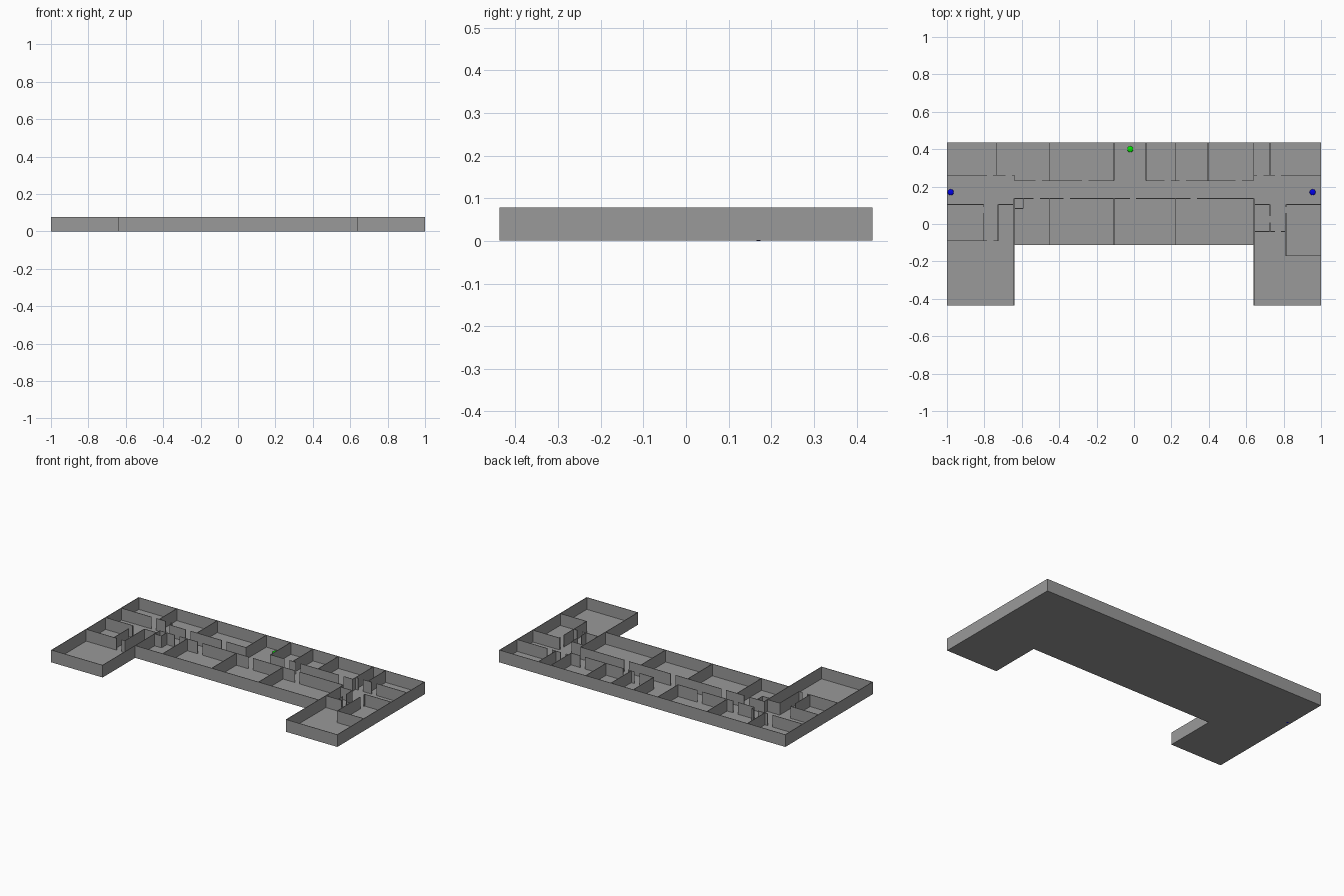
import bpy
import bmesh
from mathutils import Vector

cube = bpy.data.objects.get("Cube")
if cube:
    bpy.data.objects.remove(cube, do_unlink=True)

HEIGHT = 0.078   # top of walls
BASE = 0.0005    # underside of floor slab
FLOOR = 0.003    # top of floor slab
THICK = 0.0035   # wall thickness
DOOR = 0.034     # door opening width
X, Y, WING, FRONT = 1.0, 0.437, 0.64, -0.112
IN_X, IN_Y, IN_FRONT = X - THICK, Y - THICK, FRONT + THICK  # inner faces
NORTH, SOUTH = 0.232, 0.136      # corridor sides in the main block
END_N, END_S = 0.26, 0.104       # corridor sides in the wings


def material(name, colour):
    mat = bpy.data.materials.new(name)
    mat.use_nodes = True
    mat.diffuse_color = colour
    mat.node_tree.nodes["Principled BSDF"].inputs["Base Color"].default_value = colour
    return mat


grey = material("dark_grey", (0.32, 0.32, 0.32, 1))
blue = material("blue", (0.0, 0.0, 0.8, 1))
green = material("green", (0.0, 0.8, 0.0, 1))


def finish(name, bm, mat):
    mesh = bpy.data.meshes.new(name)
    bm.to_mesh(mesh)
    bm.free()
    mesh.materials.append(mat)
    obj = bpy.data.objects.new(name, mesh)
    bpy.context.collection.objects.link(obj)
    return obj


def add_box(bm, x0, x1, y0, y1):
    verts = bmesh.ops.create_cube(bm, size=1)["verts"]
    size = Vector((x1 - x0, y1 - y0, HEIGHT - FLOOR))
    mid = Vector((x0 + x1, y0 + y1, FLOOR + HEIGHT)) / 2
    for v in verts:
        v.co = Vector(a * b for a, b in zip(v.co, size)) + mid


def add_wall(bm, axis, at, start, end, doors=()):
    """Wall along an axis, left open at each door centre."""
    h = THICK / 2
    cuts = [start]
    for d in sorted(doors):
        cuts += [d - DOOR / 2, d + DOOR / 2]
    cuts.append(end)
    for a, b in zip(cuts[::2], cuts[1::2]):
        if axis == "x":
            add_box(bm, a, b, at - h, at + h)
        else:
            add_box(bm, at - h, at + h, a, b)


def build_walls(name, walls):
    bm = bmesh.new()
    for w in walls:
        add_wall(bm, *w)
    return finish(name, bm, grey)


# Floor slab, a wide U in plan
outline = [(-X, -Y), (-WING, -Y), (-WING, FRONT), (WING, FRONT),
           (WING, -Y), (X, -Y), (X, Y), (-X, Y)]
bm = bmesh.new()
face = bm.faces.new([bm.verts.new((x, y, BASE)) for x, y in outline])
for v in bmesh.ops.extrude_face_region(bm, geom=[face])["geom"]:
    if isinstance(v, bmesh.types.BMVert):
        v.co.z = FLOOR
bmesh.ops.recalc_face_normals(bm, faces=bm.faces)
finish("floor", bm, grey)

# Outer walls, set just inside the slab edge
e = THICK / 2
outer = [("x", Y - e, -X, X), ("x", FRONT + e, -WING, WING)]
for s in (-1, 1):
    ends = sorted((s * WING, s * X))
    outer += [("y", s * (X - e), -Y + THICK, IN_Y),
              ("x", -Y + e, *ends),
              ("y", s * (WING + e), -Y + THICK, SOUTH)]
build_walls("outer_walls", outer)

# Rooms along the back
build_walls("back_room_dividers",
            [("y", x, NORTH, IN_Y) for x in (-0.45, -0.107, 0.064, 0.22, 0.396, WING)]
            + [("y", x, END_N, IN_Y) for x in (-0.733, 0.727)])
build_walls("back_corridor_wall", [
    ("x", END_N, -IN_X, -WING, (-0.77, -0.67)),
    ("y", -WING, NORTH, END_N),
    ("x", NORTH, -WING, -0.107, (-0.51, -0.26)),
    ("x", NORTH, 0.064, WING, (0.18, 0.26, 0.56)),
    ("x", END_N, WING, IN_X, (0.675, 0.77)),
])

# Rooms along the front
build_walls("front_room_dividers",
            [("y", x, IN_FRONT, SOUTH) for x in (-0.45, -0.107, 0.22)])
build_walls("front_corridor_wall",
            [("x", SOUTH, -WING, WING, (-0.52, -0.36, -0.005, 0.32))])
build_walls("closet_walls", [
    ("y", -0.593, 0.083, SOUTH), ("x", 0.083, -WING, -0.593)])

# Wing rooms
build_walls("right_wing_walls", [
    ("x", END_S, -IN_X, -0.804),
    ("y", -0.804, -0.09, END_S, (0.075,)),
    ("x", -0.09, -IN_X, -0.727, (-0.768,)),
    ("y", -0.727, -0.09, END_S),
    ("x", END_S, -0.727, -WING),
])
build_walls("left_wing_walls", [
    ("x", END_S, WING, 0.727),
    ("y", 0.727, -0.04, END_S, (0.025,)),
    ("x", -0.04, WING, 0.813, (0.77,)),
    ("x", END_S, 0.813, IN_X),
    ("y", 0.813, -0.17, END_S, (0.075,)),
    ("x", -0.17, 0.813, IN_X),
])

# Coloured markers, low domes on the floor
for name, x, y, z, mat in (("corridor_marker_right", -0.98, 0.17, 0.006, blue),
                           ("corridor_marker_left", 0.955, 0.17, 0.007, blue),
                           ("lobby_marker", -0.02, 0.4, 0.007, green)):
    bm = bmesh.new()
    bmesh.ops.create_uvsphere(bm, u_segments=24, v_segments=12, radius=0.016)
    bmesh.ops.scale(bm, vec=(1, 1, 0.375), verts=bm.verts)
    for f in bm.faces:
        f.smooth = True
    finish(name, bm, mat).location = (x, y, z)
